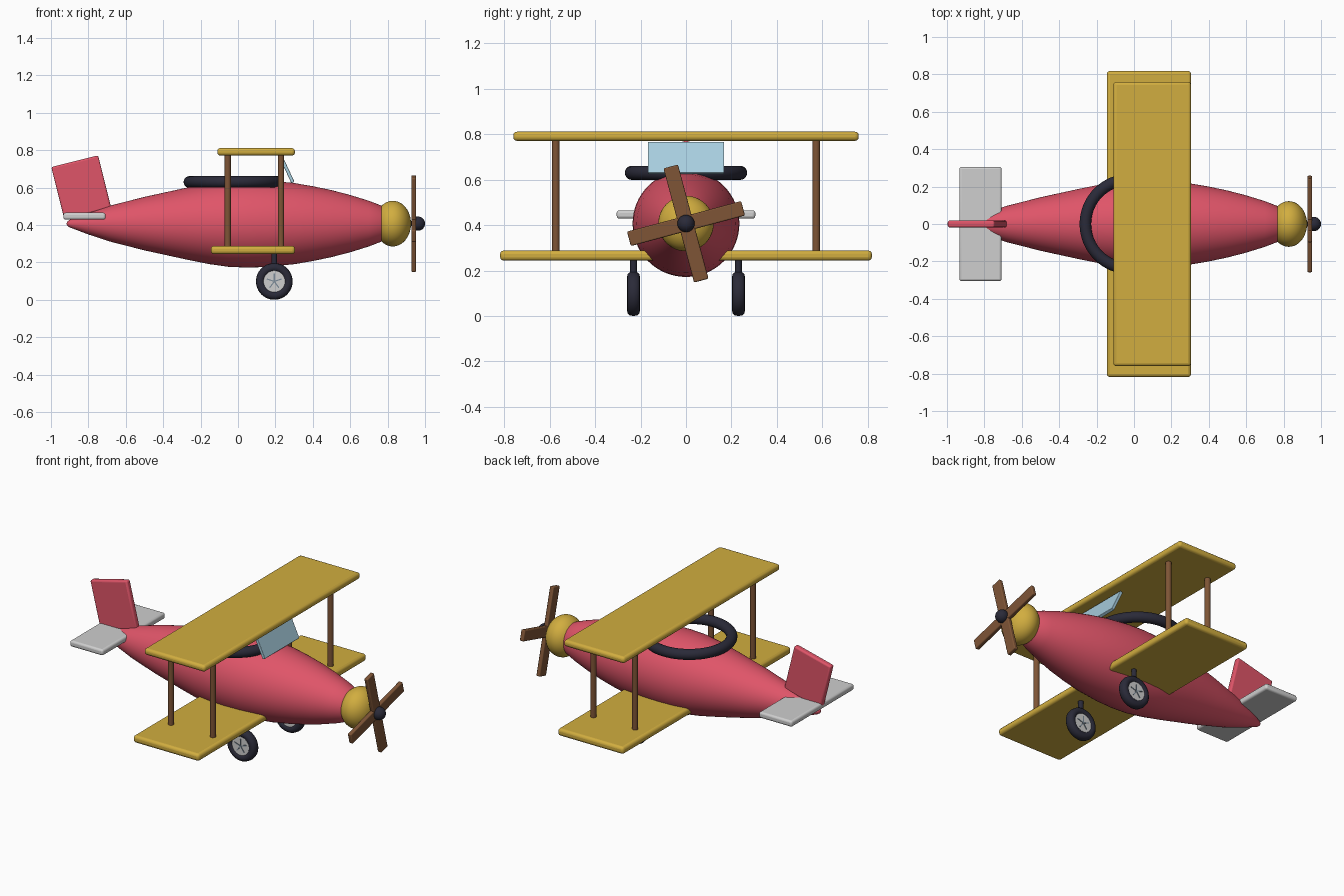
import bpy, bmesh
from math import radians, pi, cos, sin
from mathutils import Matrix, Vector

cube = bpy.data.objects.get("Cube")
if cube:
    bpy.data.objects.remove(cube, do_unlink=True)


def material(name, r, g, b):
    m = bpy.data.materials.new(name)
    m.use_nodes = True
    m.diffuse_color = (r, g, b, 1)
    m.node_tree.nodes["Principled BSDF"].inputs["Base Color"].default_value = (r, g, b, 1)
    return m


RED = material("red paint", 0.74, 0.09, 0.14)
GOLD = material("golden yellow paint", 0.64, 0.42, 0.05)
WOOD = material("brown wood", 0.21, 0.09, 0.037)
BLACK = material("dark rubber", 0.023, 0.023, 0.04)
GLASS = material("pale blue glass", 0.39, 0.62, 0.74)
GREY = material("light grey paint", 0.62, 0.62, 0.62)
STEEL = material("blue grey steel", 0.2, 0.26, 0.32)

AXIS_Z = 0.407  # height of the fuselage centre line


def finish(ob, name, mat, angle=40):
    ob.name = ob.data.name = name
    ob.data.materials.append(mat)
    bpy.ops.object.select_all(action='DESELECT')
    ob.select_set(True)
    bpy.context.view_layer.objects.active = ob
    bpy.ops.object.shade_smooth_by_angle(angle=radians(angle))
    return ob


def box(name, mat, centre, size, bevel=0.0, rot=(0, 0, 0)):
    bpy.ops.mesh.primitive_cube_add(size=1, location=centre, rotation=rot)
    ob = bpy.context.object
    ob.data.transform(Matrix.Diagonal((*size, 1)))
    finish(ob, name, mat)
    if bevel:
        mod = ob.modifiers.new("rounded edges", 'BEVEL')
        mod.width, mod.segments = bevel, 3
    return ob


def rod(name, mat, centre, radius, length, rot=(0, 0, 0), sides=24):
    bpy.ops.mesh.primitive_cylinder_add(vertices=sides, radius=radius, depth=length,
                                        location=centre, rotation=rot)
    return finish(bpy.context.object, name, mat)


def ball(name, mat, centre, scale):
    bpy.ops.mesh.primitive_uv_sphere_add(segments=40, ring_count=24, radius=1, location=centre)
    ob = bpy.context.object
    ob.data.transform(Matrix.Diagonal((*scale, 1)))
    return finish(ob, name, mat)


def lathe(name, mat, profile, centre, axis, steps=48):
    """Spin (along axis, radius) points about the x or y axis."""
    bm = bmesh.new()
    along = Vector(axis)
    verts = [bm.verts.new(along * a + Vector((0, 0, r))) for a, r in profile]
    edges = [bm.edges.new(pair) for pair in zip(verts, verts[1:])]
    bmesh.ops.spin(bm, geom=verts + edges, cent=(0, 0, 0), axis=along,
                   angle=2 * pi, steps=steps)
    bmesh.ops.remove_doubles(bm, verts=bm.verts, dist=1e-5)
    bmesh.ops.recalc_face_normals(bm, faces=bm.faces)
    mesh = bpy.data.meshes.new(name)
    bm.to_mesh(mesh)
    bm.free()
    ob = bpy.data.objects.new(name, mesh)
    bpy.context.collection.objects.link(ob)
    ob.location = centre
    return finish(ob, name, mat)


# Fuselage and nose
body = [(-0.917, 0), (-0.912, 0.012), (-0.9, 0.02), (-0.8, 0.058), (-0.68, 0.097),
        (-0.5, 0.143), (-0.28, 0.191), (-0.15, 0.217), (-0.05, 0.231), (0.05, 0.235),
        (0.15, 0.232), (0.3, 0.217), (0.4, 0.2), (0.5, 0.179), (0.6, 0.153),
        (0.7, 0.122), (0.77, 0.095), (0.8, 0.07), (0.8, 0)]
lathe("fuselage", RED, body, (0, 0, AXIS_Z), (1, 0, 0), 64)
ball("nose_cone", GOLD, (0.828, 0, AXIS_Z), (0.097, 0.122, 0.122))

# Propeller: two crossed boards and a hub
for i in range(2):
    box(f"propeller_board_{i + 1}", WOOD, (0.94, 0, AXIS_Z), (0.026, 0.066, 0.52), 0.006,
        (radians(15 + 90 * i), 0, 0))
ball("propeller_hub", BLACK, (0.962, 0, AXIS_Z), (0.038, 0.038, 0.038))

# Wings
box("upper_wing", GOLD, (0.097, 0, 0.791), (0.415, 1.52, 0.04), 0.016)
box("lower_wing", GOLD, (0.08, 0, 0.266), (0.45, 1.636, 0.044), 0.016)

# Tail
box("tail_fin", RED, (-0.838, 0, 0.6), (0.258, 0.036, 0.29), 0.01, (0, radians(-14), 0))
box("tailplane", GREY, (-0.821, 0, 0.447), (0.226, 0.61, 0.037), 0.012)

# Cockpit rim and windshield
bpy.ops.mesh.primitive_torus_add(major_radius=0.238, minor_radius=0.031, major_segments=64,
                                 minor_segments=20, location=(-0.022, 0, 0.63))
finish(bpy.context.object, "cockpit_rim", BLACK, 60)
box("windshield", GLASS, (0.262, 0, 0.695), (0.018, 0.336, 0.15), 0.003, (0, radians(-25), 0))

# Struts, landing legs and wheels on both sides
tyre = [(-0.018, 0.055), (-0.024, 0.06), (-0.0285, 0.072), (-0.026, 0.086), (-0.016, 0.095),
        (0, 0.098), (0.016, 0.095), (0.026, 0.086), (0.0285, 0.072), (0.024, 0.06),
        (0.018, 0.055), (-0.018, 0.055)]
WHEEL_X, WHEEL_Z = 0.194, 0.098
for side, s in (("left", 1), ("right", -1)):
    for place, x in (("front", 0.23), ("rear", -0.055)):
        rod(f"{side}_{place}_strut", WOOD, (x, 0.573 * s, 0.528), 0.017, 0.51)
    y = 0.231 * s
    rod(f"{side}_landing_leg", BLACK, (WHEEL_X, y, 0.215), 0.015, 0.09)
    lathe(f"{side}_tyre", BLACK, tyre, (WHEEL_X, y, WHEEL_Z), (0, 1, 0))
    rod(f"{side}_wheel_disc", GREY, (WHEEL_X, y, WHEEL_Z), 0.0575, 0.044, (pi / 2, 0, 0), 40)
    # Thin spokes on both faces of the disc
    for face in (-1, 1):
        for i in range(5):
            a = 2 * pi * i / 5
            box(f"{side}_wheel_spoke", STEEL,
                (WHEEL_X + 0.021 * sin(a), y + 0.022 * face, WHEEL_Z + 0.021 * cos(a)),
                (0.006, 0.005, 0.042), 0, (0, a, 0))
